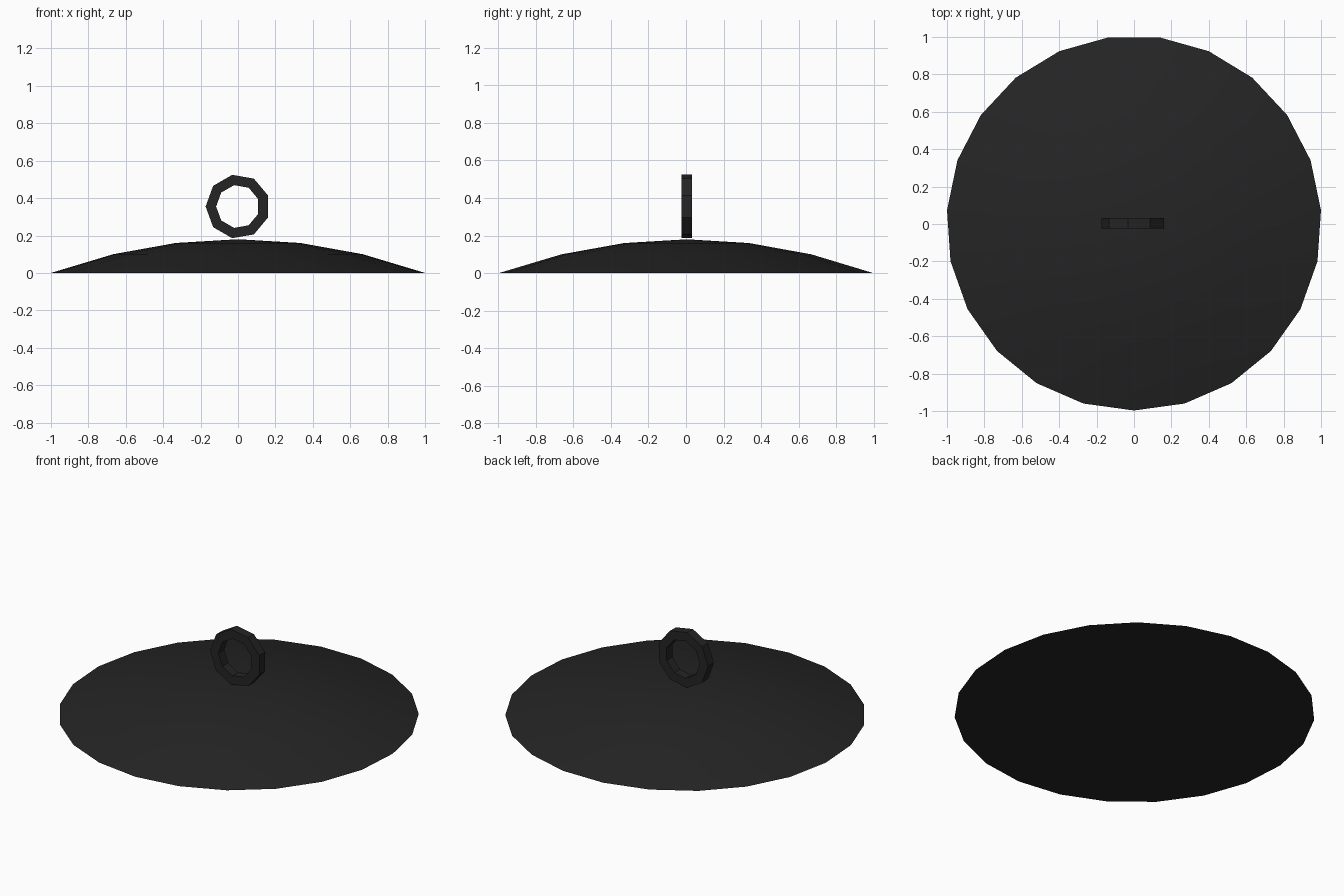
import bpy
from math import sin, cos, pi

cube = bpy.data.objects.get("Cube")
if cube:
    bpy.data.objects.remove(cube, do_unlink=True)

CENTRE_Y = 0.005

black = bpy.data.materials.new("soft_black")
black.use_nodes = True
colour = (0.018, 0.018, 0.018, 1)
black.diffuse_color = colour
black.node_tree.nodes["Principled BSDF"].inputs["Base Color"].default_value = colour


def add_part(name, verts, faces, location):
    mesh = bpy.data.meshes.new(name)
    mesh.from_pydata(verts, [], faces)
    mesh.materials.append(black)
    part = bpy.data.objects.new(name, mesh)
    part.location = location
    bpy.context.collection.objects.link(part)
    bpy.ops.object.select_all(action="DESELECT")
    part.select_set(True)
    bpy.context.view_layer.objects.active = part
    bpy.ops.object.shade_smooth_by_angle(angle=pi / 6 if name == "handle_ring" else pi / 11)
    return part


# Shallow parabolic dome, one corner at the front, closed underneath
sides, rings, radius, height = 23, 3, 1.002, 0.18
verts, faces = [], []
for r in range(rings):
    t = 1 - r / rings
    for i in range(sides):
        a = 2 * pi * i / sides - pi / 2
        verts.append((radius * t * cos(a), radius * t * sin(a), height * (1 - t * t)))
verts.append((0, 0, height))
apex = len(verts) - 1
for i in range(sides):
    j = (i + 1) % sides
    for r in range(rings - 1):
        lo, hi = r * sides, (r + 1) * sides
        faces.append((lo + i, lo + j, hi + j, hi + i))
    last = (rings - 1) * sides
    faces.append((last + i, last + j, apex))
faces.append(tuple(reversed(range(sides))))
dome = add_part("dome_lid", verts, faces, (0, CENTRE_Y, 0))
# Keep the rim crisp where the dome meets the flat underside
for edge in dome.data.edges:
    if all(v < sides for v in edge.vertices):
        edge.use_edge_sharp = True

# Upright nine-sided handle ring with a square section
sides, outer, inner, half = 9, 0.172, 0.116, 0.028
section = [(outer, -half), (outer, half), (inner, half), (inner, -half)]
verts, faces = [], []
for i in range(sides):
    a = 2 * pi * i / sides + pi
    verts += [(r * cos(a), y, r * sin(a)) for r, y in section]
    for k in range(4):
        n, m = 4 * ((i + 1) % sides), (k + 1) % 4
        faces.append((4 * i + k, 4 * i + m, n + m, n + k))
add_part("handle_ring", verts, faces, (-0.001, CENTRE_Y, 0.355))
